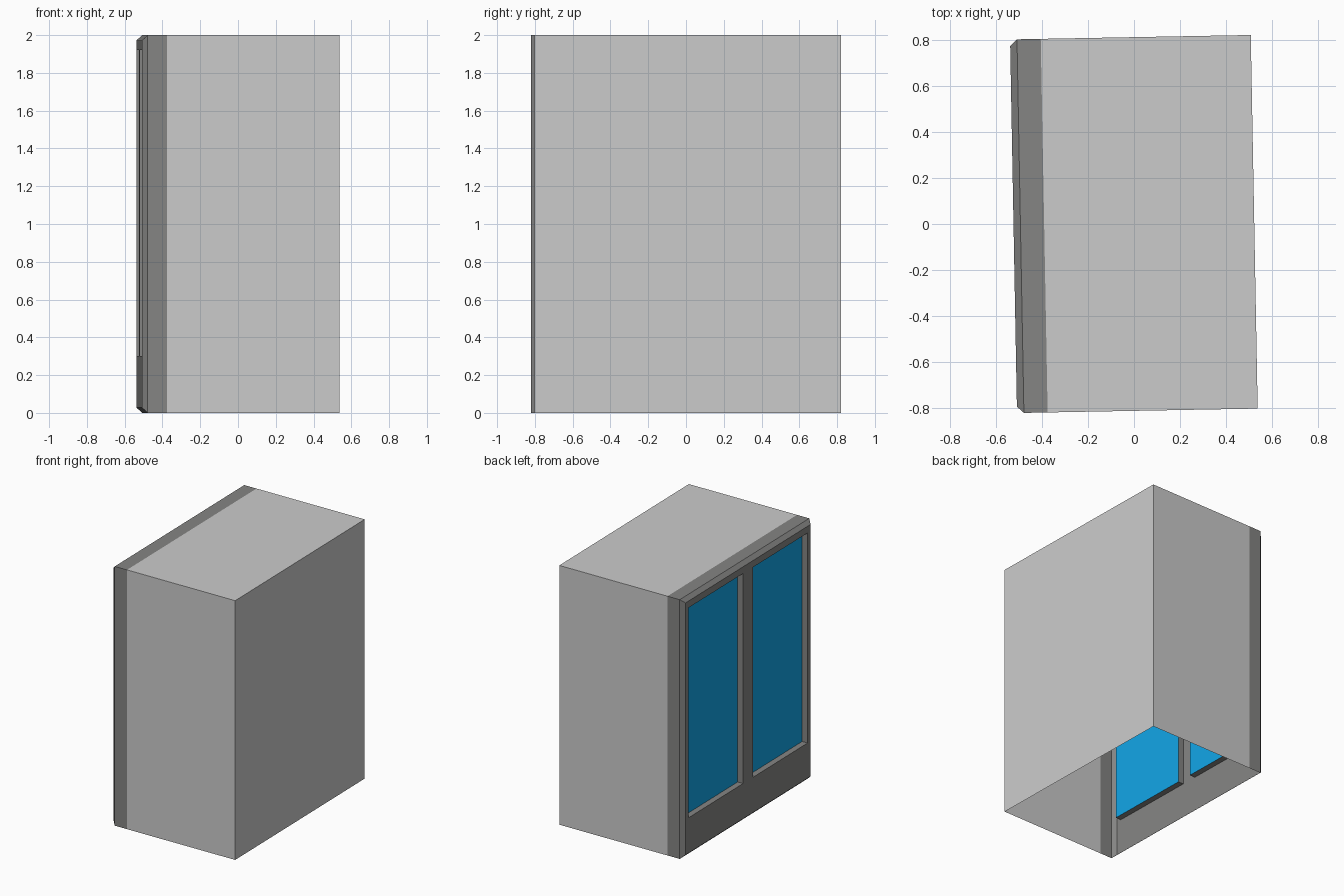
import bpy, bmesh, math

if "Cube" in bpy.data.objects:
    bpy.data.objects.remove(bpy.data.objects["Cube"])

HALF_W, HEIGHT = 0.811, 2.0
X_FACE, X_RIM, X_SEAM, X_BACK = -0.525, -0.495, -0.392, 0.52
CHAMFER, RECESS = 0.028, 0.046
WIN_Y, WIN_Z = (0.0625, 0.745), (0.30, 1.92)


def material(name, rgb):
    m = bpy.data.materials.new(name)
    m.diffuse_color = (*rgb, 1)
    m.use_nodes = True
    m.node_tree.nodes["Principled BSDF"].inputs["Base Color"].default_value = m.diffuse_color
    return m


def rect(x, y0, y1, z0, z1):
    return [(x, y0, z0), (x, y1, z0), (x, y1, z1), (x, y0, z1)]


def loft(a, b, sides=(0, 1, 2, 3), inward=False):
    # walls between two rectangles; side 0 is the bottom
    quads = [[a[i], a[(i + 1) % 4], b[(i + 1) % 4], b[i]] for i in sides]
    return [q[::-1] for q in quads] if inward else quads


def build(name, quads, mat=None):
    bm = bmesh.new()
    for q in quads:
        bm.faces.new([bm.verts.new(p) for p in q])
    bmesh.ops.remove_doubles(bm, verts=bm.verts, dist=1e-5)
    mesh = bpy.data.meshes.new(name)
    bm.to_mesh(mesh)
    bm.free()
    ob = bpy.data.objects.new(name, mesh)
    bpy.context.collection.objects.link(ob)
    # the whole cabinet stands turned by about one degree
    ob.rotation_euler.z = math.radians(1.06)
    ob.location.x = 0.002
    if mat:
        mesh.materials.append(mat)
    return ob


dark = material("dark_grey", (0.235, 0.235, 0.23))
blue = material("blue_glass", (0.006, 0.38, 0.8))

# Cabinet: open bottom, open toward the door
seam = rect(X_SEAM, -HALF_W, HALF_W, 0, HEIGHT)
back = rect(X_BACK, -HALF_W, HALF_W, 0, HEIGHT)
build("cabinet_body", loft(seam, back, (1, 2, 3)) + [back])

# Door frame: side band, chamfer, then front with two window openings
yf = HALF_W - CHAMFER
z0, z1 = CHAMFER, HEIGHT - CHAMFER
face = rect(X_FACE, -yf, yf, z0, z1)
rim = rect(X_RIM, -HALF_W, HALF_W, 0, HEIGHT)
frame = loft(face, rim) + loft(rim, seam, (1, 2, 3))
ys = [-yf, -WIN_Y[1], -WIN_Y[0], WIN_Y[0], WIN_Y[1], yf]
zs = [z0, *WIN_Z, z1]
panes = []
for i in range(5):
    for j in range(3):
        cell = (ys[i], ys[i + 1], zs[j], zs[j + 1])
        outer = rect(X_FACE, *cell)
        if j == 1 and i in (1, 3):
            inner = rect(X_FACE + RECESS, *cell)
            frame += loft(outer, inner, inward=True)
            panes.append(inner[::-1])
        else:
            frame.append(outer[::-1])
build("door_frame", frame, dark)

# Glass panes
for side, pane in zip(("right", "left"), panes):
    build("glass_pane_" + side, [pane], blue)
